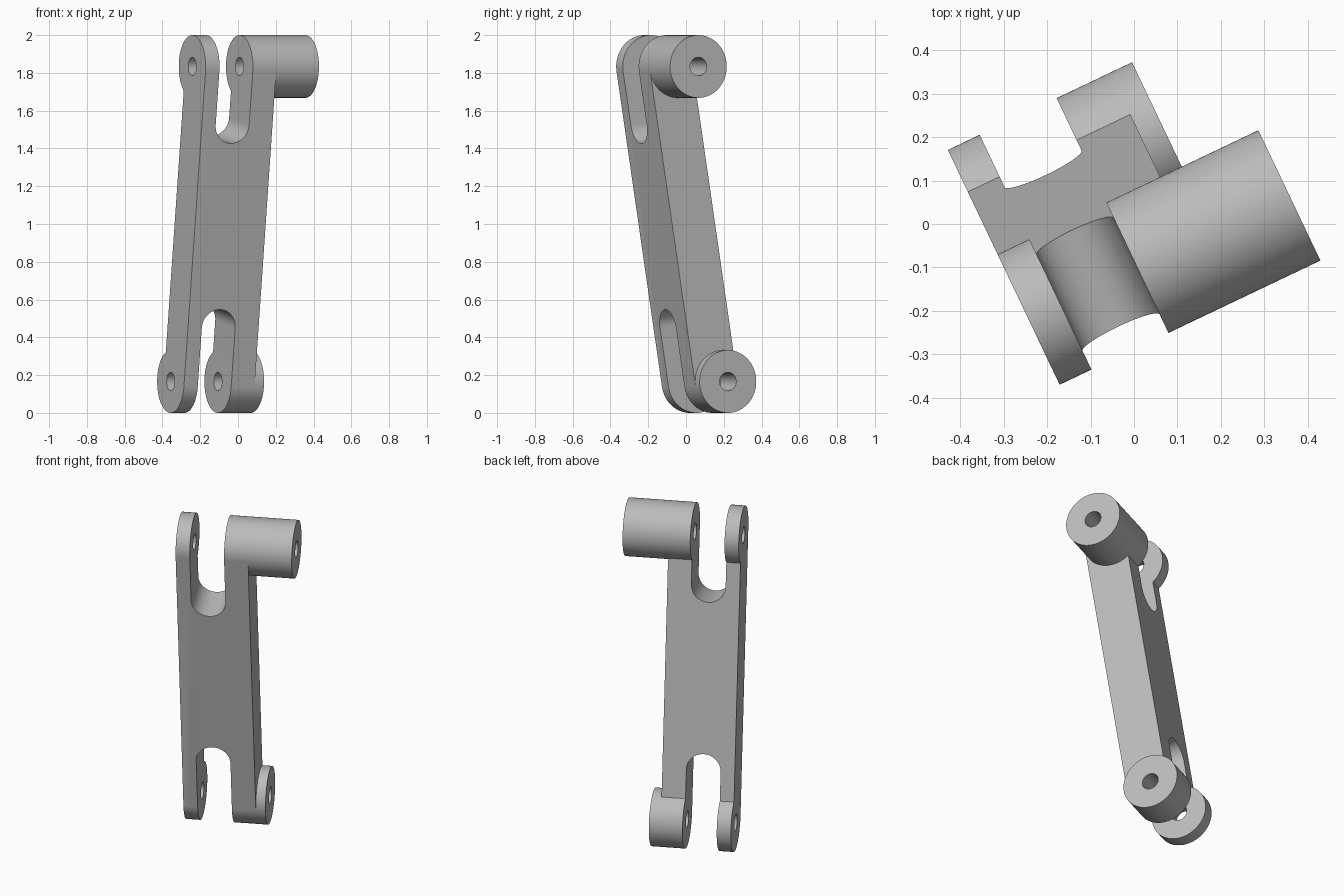
import bpy, bmesh, math
from mathutils import Matrix, Vector

if "Cube" in bpy.data.objects:
    bpy.data.objects.remove(bpy.data.objects["Cube"])

# Local frame: X along the pins, Y through the plate, Z along the arm (bottom pin at 0)
R, HOLE, LENGTH = 0.166, 0.049, 1.689
LEFT, SLOT_L, SLOT_R, RIGHT = -0.313, -0.232, -0.036, 0.101
FRONT, BACK = -R, 0.083
PLACE = (Matrix.Translation((-0.074, 0.155, R))
         @ Matrix.Rotation(math.radians(25.46), 4, 'Z')
         @ Matrix.Rotation(math.radians(9.06), 4, 'X'))

grey = bpy.data.materials.new("plain grey")
grey.diffuse_color = (0.5, 0.5, 0.5, 1)
grey.use_nodes = True
grey.node_tree.nodes["Principled BSDF"].inputs["Base Color"].default_value = grey.diffuse_color


def make(name, bm):
    bmesh.ops.recalc_face_normals(bm, faces=bm.faces)
    me = bpy.data.meshes.new(name)
    bm.to_mesh(me)
    bm.free()
    me.materials.append(grey)
    ob = bpy.data.objects.new(name, me)
    bpy.context.collection.objects.link(ob)
    return ob


def rod(name, x0, x1, z, r, seg):
    bm = bmesh.new()
    m = Matrix.Translation(((x0 + x1) / 2, 0, z)) @ Matrix.Rotation(math.pi / 2, 4, 'Y')
    bmesh.ops.create_cone(bm, cap_ends=True, segments=seg, radius1=r, radius2=r,
                          depth=x1 - x0, matrix=m)
    return make(name, bm)


# Flat arm with a round-ended slot at each end
def slot(tip, sign):
    c, r = (SLOT_L + SLOT_R) / 2, (SLOT_R - SLOT_L) / 2
    return [(c + r * math.cos(math.pi * i / 32), tip + sign * r * (math.sin(math.pi * i / 32) - 1))
            for i in range(33)]


low = slot(0.412, 1)[::-1]
high = slot(LENGTH - 0.386, -1)
outline = ([(LEFT, 0), (SLOT_L, 0)] + low + [(SLOT_R, 0), (RIGHT, 0), (RIGHT, LENGTH),
           (SLOT_R, LENGTH)] + high + [(SLOT_L, LENGTH), (LEFT, LENGTH)])
bm = bmesh.new()
face = bm.faces.new([bm.verts.new((x, FRONT, z)) for x, z in outline])
ext = bmesh.ops.extrude_face_region(bm, geom=[face])
bmesh.ops.translate(bm, vec=Vector((0, BACK - FRONT, 0)),
                    verts=[g for g in ext["geom"] if isinstance(g, bmesh.types.BMVert)])
arm = make("link_arm", bm)

# Round lugs joined on, then pin holes drilled through
helpers = []
for name, x0, x1, z in (("lower_left_lug", LEFT, SLOT_L, 0),
                        ("lower_right_lug", SLOT_R, 0.156, 0),
                        ("upper_left_lug", LEFT, SLOT_L, LENGTH),
                        ("upper_right_boss", SLOT_R, 0.351, LENGTH)):
    helpers.append((rod(name, x0, x1, z, R, 96), 'UNION'))
for name, z in (("lower_pin_cutter", 0), ("upper_pin_cutter", LENGTH)):
    helpers.append((rod(name, -0.6, 0.6, z, HOLE, 48), 'DIFFERENCE'))
for ob, op in helpers:
    ob.hide_render = True
    mod = arm.modifiers.new(ob.name, 'BOOLEAN')
    mod.operation, mod.solver, mod.object = op, 'EXACT', ob

# Bake the result, drop the helpers, place and shade
deps = bpy.context.evaluated_depsgraph_get()
baked = bpy.data.meshes.new_from_object(arm.evaluated_get(deps))
arm.modifiers.clear()
arm.data = baked
for ob, _ in helpers:
    bpy.data.objects.remove(ob)
arm.data.transform(PLACE)
bpy.context.view_layer.objects.active = arm
arm.select_set(True)
bpy.ops.object.shade_smooth_by_angle(angle=math.radians(25))
